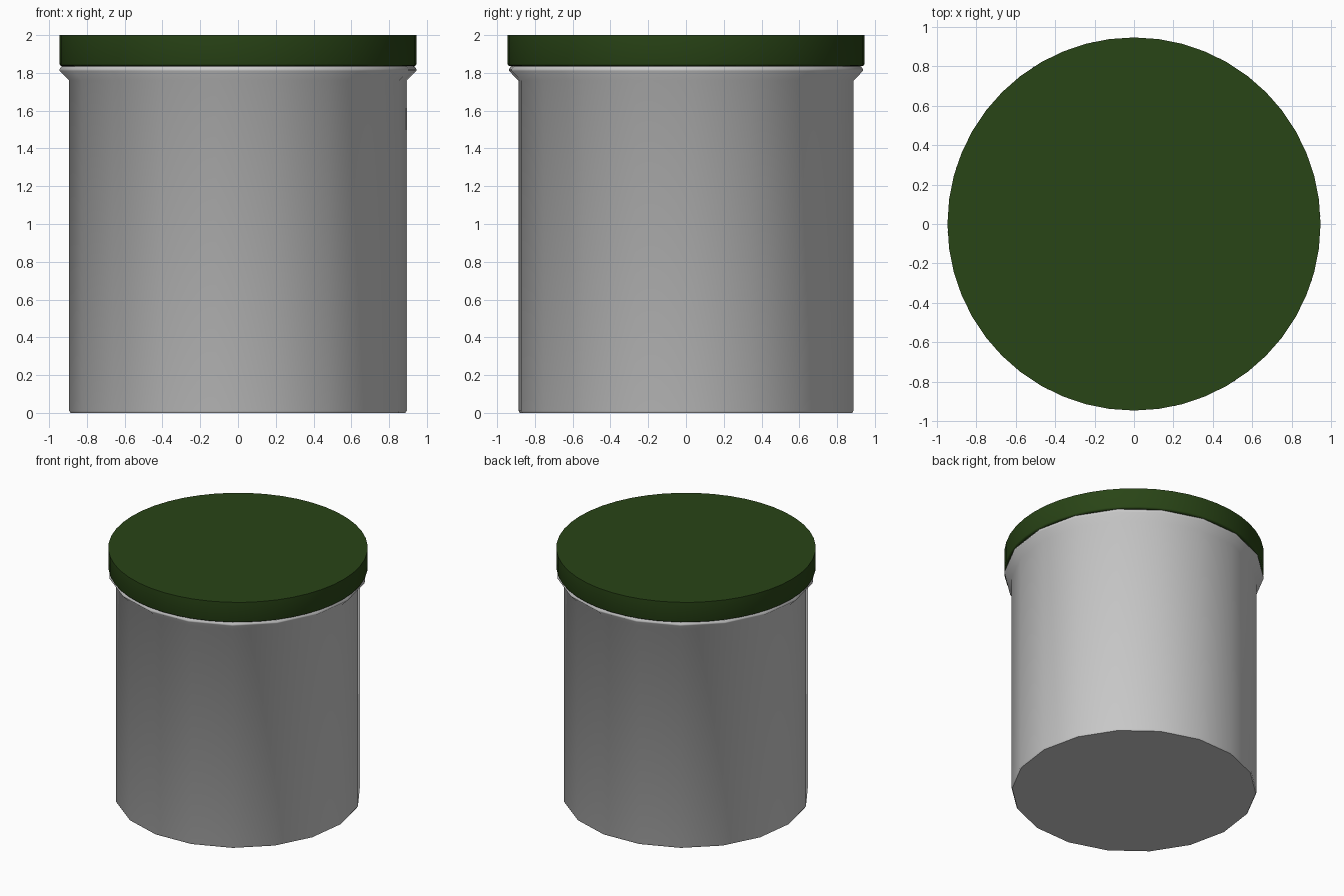
import bpy, bmesh, math

if "Cube" in bpy.data.objects:
    bpy.data.objects.remove(bpy.data.objects["Cube"])


def lathe(name, profile, sides, phase, smooth_angle):
    """Revolve (radius, z) points around z and cap both ends."""
    bm = bmesh.new()
    rings = []
    for r, z in profile:
        rings.append([bm.verts.new((r * math.cos(phase + math.tau * i / sides),
                                    r * math.sin(phase + math.tau * i / sides), z))
                      for i in range(sides)])
    for a, b in zip(rings, rings[1:]):
        for i in range(sides):
            j = (i + 1) % sides
            bm.faces.new((a[i], a[j], b[j], b[i]))
    bm.faces.new(rings[0][::-1])
    bm.faces.new(rings[-1])
    bmesh.ops.recalc_face_normals(bm, faces=bm.faces)
    mesh = bpy.data.meshes.new(name)
    bm.to_mesh(mesh)
    bm.free()
    obj = bpy.data.objects.new(name, mesh)
    bpy.context.collection.objects.link(obj)
    bpy.ops.object.select_all(action='DESELECT')
    obj.select_set(True)
    bpy.context.view_layer.objects.active = obj
    bpy.ops.object.shade_smooth_by_angle(angle=math.radians(smooth_angle))
    return obj


# Jar body with a flared lip and a narrower neck hidden under the lid
lathe("jar_body",
      [(0.888, 0.0), (0.895, 0.012), (0.895, 1.76), (0.945, 1.81),
       (0.945, 1.82), (0.935, 1.835), (0.88, 1.838), (0.88, 1.9)],
      18, math.radians(42.5), 50)

# Lid: finer round disc with a softened lower edge
lid = lathe("lid",
            [(0.932, 1.836), (0.941, 1.839), (0.945, 1.848), (0.945, 2.0)],
            48, 0.0, 50)
green = bpy.data.materials.new("dark_green")
green.diffuse_color = (0.022, 0.058, 0.008, 1.0)
green.use_nodes = True
green.node_tree.nodes["Principled BSDF"].inputs["Base Color"].default_value = green.diffuse_color
lid.data.materials.append(green)
